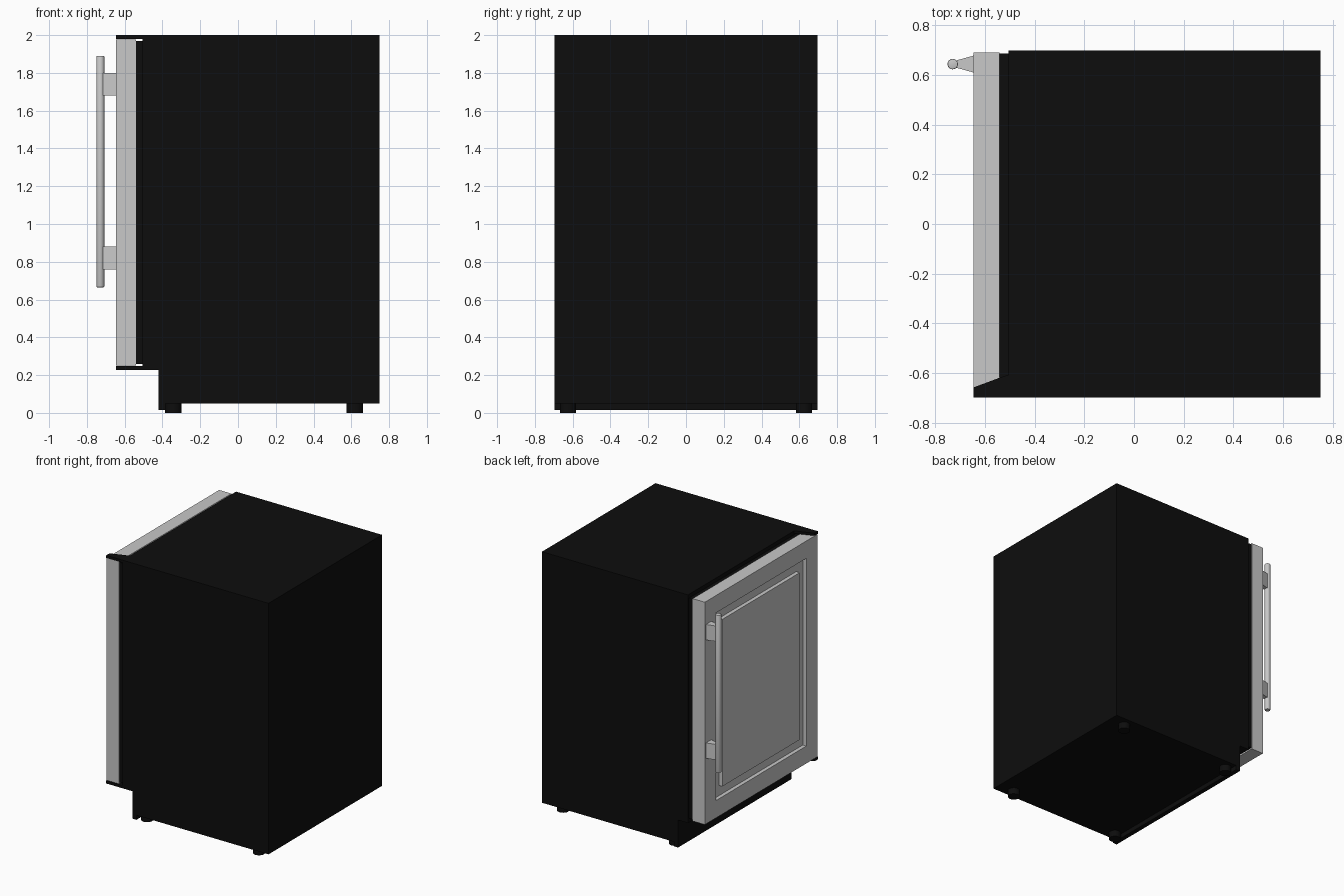
import bpy, bmesh, math
from mathutils import Vector, Matrix

if "Cube" in bpy.data.objects:
    bpy.data.objects.remove(bpy.data.objects["Cube"], do_unlink=True)


def material(name, rgb):
    m = bpy.data.materials.new(name)
    m.use_nodes = True
    m.diffuse_color = (*rgb, 1)
    m.node_tree.nodes["Principled BSDF"].inputs["Base Color"].default_value = (*rgb, 1)
    return m


black = material("matte_black", (0.004, 0.004, 0.004))
steel = material("light_steel", (0.58, 0.58, 0.58))


def finish(name, bm, mat):
    bmesh.ops.recalc_face_normals(bm, faces=bm.faces)
    me = bpy.data.meshes.new(name)
    bm.to_mesh(me)
    bm.free()
    me.materials.append(mat)
    ob = bpy.data.objects.new(name, me)
    bpy.context.collection.objects.link(ob)
    return ob


def box_bm(lo, hi):
    lo, hi = Vector(lo), Vector(hi)
    bm = bmesh.new()
    bmesh.ops.create_cube(bm, size=1, matrix=Matrix.Translation((lo + hi) / 2)
                          @ Matrix.Diagonal((*(hi - lo), 1)))
    return bm


def prism(name, points, offset, mat):
    """Extrude a flat outline of 3D points by an offset."""
    bm = bmesh.new()
    face = bm.faces.new([bm.verts.new(p) for p in points])
    ext = bmesh.ops.extrude_face_region(bm, geom=[face], use_keep_orig=True)
    bmesh.ops.translate(bm, vec=offset,
                        verts=[v for v in ext["geom"] if isinstance(v, bmesh.types.BMVert)])
    return finish(name, bm, mat)


def cylinder(name, radius, x, y, z0, z1, mat, bevel=0.0):
    bm = bmesh.new()
    bmesh.ops.create_cone(bm, cap_ends=True, segments=32, radius1=radius, radius2=radius,
                          depth=z1 - z0, matrix=Matrix.Translation((x, y, (z0 + z1) / 2)))
    if bevel:
        rims = [e for e in bm.edges if abs(e.verts[0].co.z - e.verts[1].co.z) < 1e-5]
        bmesh.ops.bevel(bm, geom=rims, offset=bevel, segments=2, affect='EDGES', profile=0.5)
    ob = finish(name, bm, mat)
    bpy.ops.object.select_all(action='DESELECT')
    bpy.context.view_layer.objects.active = ob
    ob.select_set(True)
    bpy.ops.object.shade_smooth_by_angle(angle=math.radians(35))
    return ob


# Cabinet with toe-kick recess and a kick plate lip reaching below the floor
W = 0.697
side = [(-0.505, 2.0), (0.75, 2.0), (0.75, 0.05), (-0.385, 0.05),
        (-0.385, 0.015), (-0.42, 0.015), (-0.42, 0.228), (-0.505, 0.228)]
prism("cabinet", [(x, -W, z) for x, z in side], (0, 2 * W, 0), black)

# Door gasket between door and cabinet
finish("door_gasket", box_bm((-0.54, -0.685, 0.26), (-0.505, 0.685, 1.97)), black)

# Door slab: a groove around a flush centre panel
bm = box_bm((-0.645, -0.69, 0.25), (-0.54, 0.69, 1.978))
bm.faces.ensure_lookup_table()
panel = min(bm.faces, key=lambda f: f.calc_center_median().x)
for inset, shift in ((0.135, 0.03), (0.08, -0.03)):
    bmesh.ops.inset_region(bm, faces=[panel], thickness=inset, use_even_offset=True)
    panel = bmesh.ops.extrude_discrete_faces(bm, faces=[panel])["faces"][0]
    bmesh.ops.translate(bm, verts=panel.verts, vec=(shift, 0, 0))
finish("door", bm, steel)

# Hinge plates above and below the door
for name, z, thick, back in (("top_hinge", 1.98, 0.02, -0.5), ("bottom_hinge", 0.228, 0.021, -0.42)):
    outline = [(-0.645, -W), (-0.645, -0.657), (-0.54, -0.618), (back, -0.605), (back, -W)]
    prism(name, [(x, y, z) for x, y in outline], (0, 0, thick), black)

# Handle bar on two tapered brackets
HY = 0.643
cylinder("handle_bar", 0.021, -0.729, HY, 0.665, 1.89, steel, 0.004)
for name, z in (("lower_handle_bracket", 0.76), ("upper_handle_bracket", 1.68)):
    taper = [(-0.645, HY - 0.034), (-0.645, HY + 0.034), (-0.717, HY + 0.014), (-0.717, HY - 0.014)]
    prism(name, [(x, y, z) for x, y in taper], (0, 0, 0.12), steel)

# Four round feet
for end, x in (("front", -0.343), ("back", 0.618)):
    for hand, y in (("left", 0.625), ("right", -0.625)):
        cylinder(f"{end}_{hand}_foot", 0.043, x, y, 0.0, 0.055, black)
